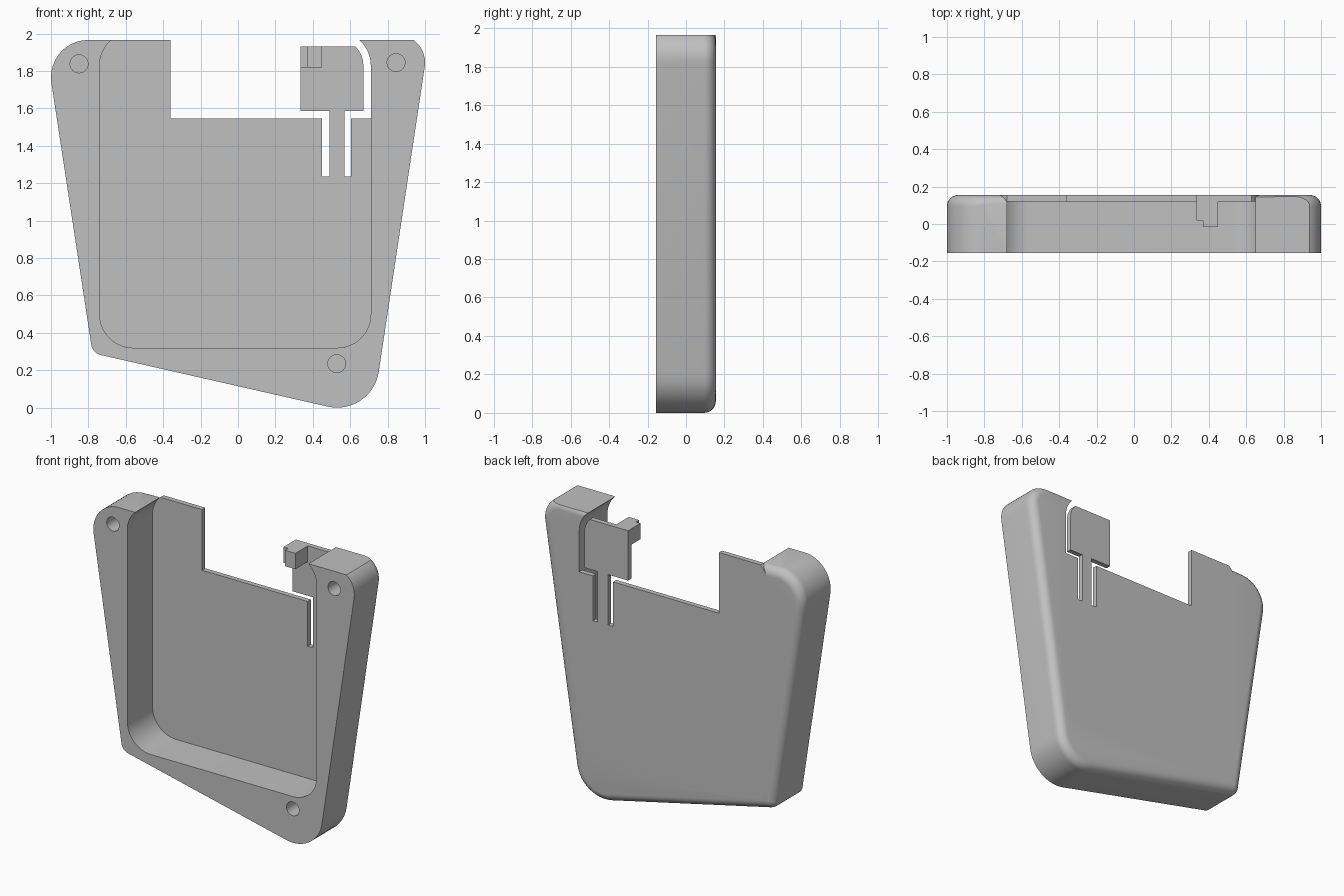
import bpy, bmesh
from math import pi, sin, cos, atan2, acos, hypot, radians

if "Cube" in bpy.data.objects:
    bpy.data.objects.remove(bpy.data.objects["Cube"])

grey = bpy.data.materials.new("plain grey")
grey.use_nodes = True
colour = (0.53, 0.53, 0.53, 1)
grey.diffuse_color = colour
grey.node_tree.nodes["Principled BSDF"].inputs["Base Color"].default_value = colour

FRONT, BACK, WALL, TOP = -0.155, 0.155, 0.12, 1.965
FILLET = 0.06


def loft(name, rings):
    """Solid skinned through rings of 3D points, capped at both ends."""
    bm = bmesh.new()
    loops = [[bm.verts.new(p) for p in ring] for ring in rings]
    n = len(loops[0])
    for a, b in zip(loops, loops[1:]):
        for i in range(n):
            j = (i + 1) % n
            bm.faces.new((a[i], a[j], b[j], b[i]))
    bm.faces.new(loops[0])
    bm.faces.new(loops[-1])
    bmesh.ops.recalc_face_normals(bm, faces=bm.faces)
    mesh = bpy.data.meshes.new(name)
    bm.to_mesh(mesh)
    bm.free()
    mesh.materials.append(grey)
    ob = bpy.data.objects.new(name, mesh)
    bpy.context.collection.objects.link(ob)
    return ob


def prism(name, outline, y0, y1):
    """Outline in x and z, extruded through the depth."""
    return loft(name, [[(x, y, z) for x, z in outline] for y in (y0, y1)])


def arc(cx, cz, r, start, end, steps=12):
    angles = [radians(start + (end - start) * i / steps) for i in range(steps + 1)]
    return [(cx + r * cos(a), cz + r * sin(a)) for a in angles]


def box(name, x0, x1, y0, y1, z0, z1):
    return prism(name, [(x0, z0), (x1, z0), (x1, z1), (x0, z1)], y0, y1)


def activate(ob):
    bpy.ops.object.select_all(action='DESELECT')
    ob.select_set(True)
    bpy.context.view_layer.objects.active = ob


def cut(ob, cutter):
    mod = ob.modifiers.new("cut", 'BOOLEAN')
    mod.operation, mod.solver, mod.object = 'DIFFERENCE', 'EXACT', cutter
    cutter.hide_render = True
    activate(ob)
    bpy.ops.object.modifier_apply(modifier=mod.name)
    bpy.data.objects.remove(cutter)


# Outer outline: a taut band around four corner circles (x, z, radius)
corners = [(-0.72, 0.345, 0.065), (0.53, 0.225, 0.225),
           (0.85, 1.845, 0.15), (-0.80, 1.766, 0.20)]


def tangent(a, b):
    dx, dz = b[0] - a[0], b[1] - a[1]
    return atan2(dz, dx) - acos((a[2] - b[2]) / hypot(dx, dz))


def band(inset):
    pts = []
    for i, c in enumerate(corners):
        start = tangent(corners[i - 1], c)
        turn = (tangent(c, corners[(i + 1) % 4]) - start) % (2 * pi)
        for k in range(13):
            a = start + turn * k / 12
            pts.append((c[0] + (c[2] - inset) * cos(a), c[1] + (c[2] - inset) * sin(a)))
    return pts


# Frame with a rounded back edge
rings = [[(x, FRONT, z) for x, z in band(0)]]
for k in range(9):
    a = k / 8 * pi / 2
    y = BACK - FILLET + FILLET * sin(a)
    rings.append([(x, y, z) for x, z in band(FILLET * (1 - cos(a)))])
frame = loft("case_frame", rings)

# Recess, flat top and blind screw holes
L, R, LOW, HIGH, RAD = -0.56, 0.53, 0.50, 1.83, 0.18
recess = (arc(L, LOW, RAD, 180, 270) + arc(R, LOW, RAD, 270, 360)
          + arc(R, HIGH, RAD, 0, 90) + arc(L, HIGH, RAD, 90, 180))
cut(frame, prism("recess_cutter", recess, -0.3, 0.3))
cut(frame, box("top_cutter", -1.5, 1.5, -0.4, 0.4, TOP, 2.5))
for x, z in [(-0.85, 1.838), (0.845, 1.845), (0.528, 0.235)]:
    cut(frame, prism("hole_cutter", arc(x, z, 0.048, 0, 345, 23), -0.3, 0.06))

# Back wall with its notch, slots and flexible latch tab in one outline
wall = [(-0.36, TOP), (-0.36, 1.545), (0.45, 1.545), (0.45, 1.235), (0.49, 1.235),
        (0.49, 1.585), (0.335, 1.585), (0.335, 1.93)]
wall += arc(R, HIGH, 0.14, 45.6, 0, 8)
wall += [(0.67, 1.585), (0.57, 1.585), (0.57, 1.235), (0.605, 1.235), (0.605, 1.545),
         (0.71, 1.545)]
wall += arc(R, LOW, RAD, 360, 270) + arc(L, LOW, RAD, 270, 180)
wall += arc(L, HIGH, RAD, 180, 131.4, 8)
back_wall = prism("back_wall", wall, WALL, BACK)

# Stepped catch on the latch tab
steps = [(0.335, WALL), (0.335, 0.02), (0.37, 0.02), (0.37, -0.015),
         (0.45, -0.015), (0.45, WALL)]
catch = loft("latch_catch", [[(x, y, z) for x, y in steps] for z in (1.82, 1.93)])

for ob in (frame, back_wall, catch):
    activate(ob)
    bpy.ops.object.shade_smooth_by_angle(angle=radians(30))
